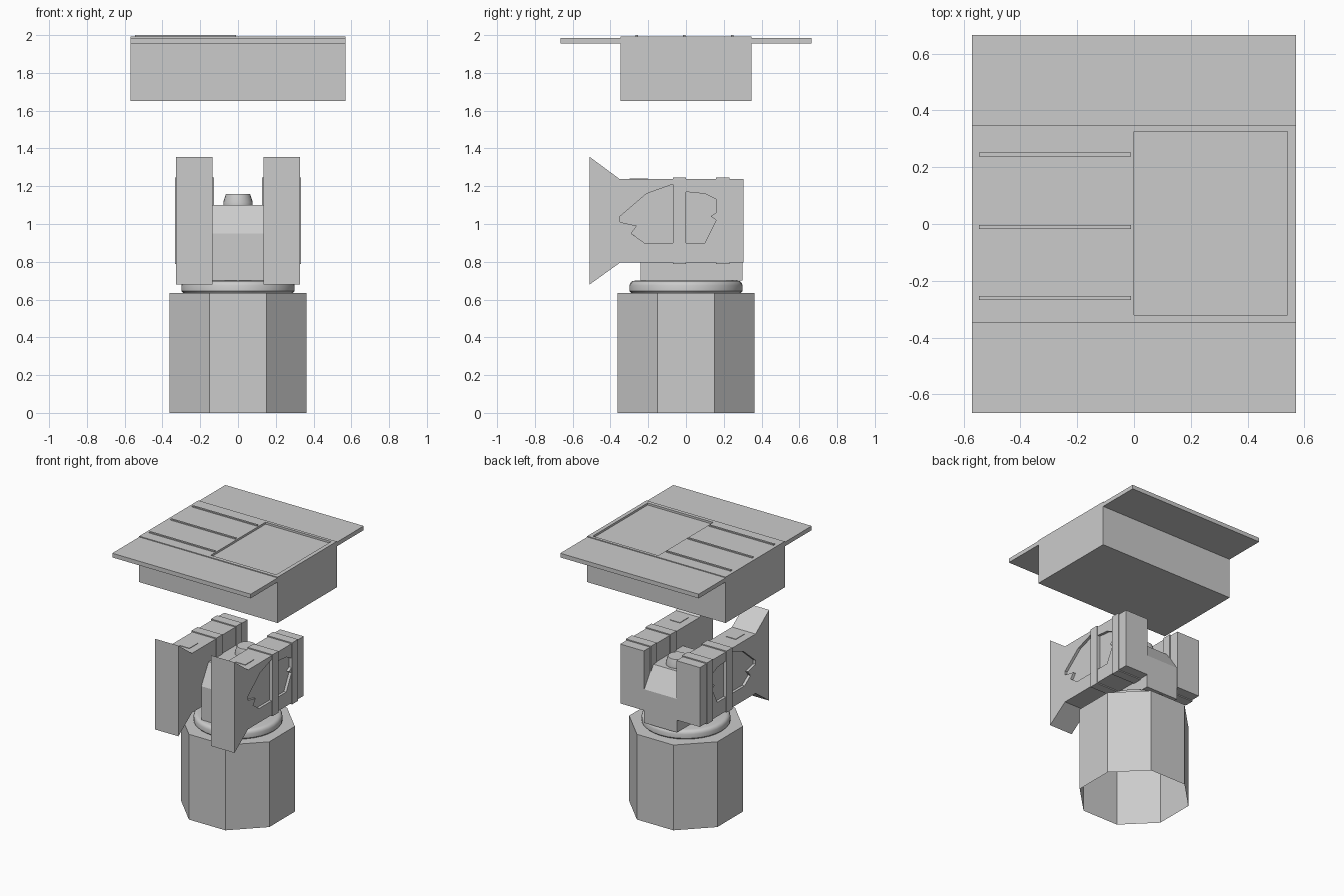
import bpy, bmesh, math

old = bpy.data.objects.get("Cube")
if old:
    bpy.data.objects.remove(old, do_unlink=True)

grey = bpy.data.materials.new("plain_grey")
grey.use_nodes = True
GREY = (0.6, 0.6, 0.6, 1)
grey.diffuse_color = GREY
grey.node_tree.nodes["Principled BSDF"].inputs["Base Color"].default_value = GREY


def finish(name, bm):
    bmesh.ops.recalc_face_normals(bm, faces=bm.faces)
    mesh = bpy.data.meshes.new(name)
    bm.to_mesh(mesh)
    bm.free()
    mesh.materials.append(grey)
    obj = bpy.data.objects.new(name, mesh)
    bpy.context.collection.objects.link(obj)
    return obj


def box(name, x, y, z):
    """Box between the given (min, max) ranges."""
    bm = bmesh.new()
    bmesh.ops.create_cube(bm, size=1)
    for v in bm.verts:
        for i, (lo, hi) in enumerate((x, y, z)):
            v.co[i] = lo if v.co[i] < 0 else hi
    return finish(name, bm)


def extrude_side(name, profile, x0, x1):
    """Extrude a (y, z) outline along x."""
    bm = bmesh.new()
    face = bm.faces.new([bm.verts.new((x0, y, z)) for y, z in profile])
    new = bmesh.ops.extrude_face_region(bm, geom=[face])["geom"]
    for v in new:
        if isinstance(v, bmesh.types.BMVert):
            v.co.x = x1
    return finish(name, bm)


def lathe(name, rings, sides, centre_y=0, turn=0, capped=True):
    """Stack of (radius, z) rings, closed on top and optionally below."""
    bm = bmesh.new()
    loops = []
    for r, z in rings:
        angles = [turn + 2 * math.pi * i / sides for i in range(sides)]
        loops.append([bm.verts.new((r * math.cos(a), centre_y + r * math.sin(a), z))
                      for a in angles])
    for low, high in zip(loops, loops[1:]):
        for i in range(sides):
            j = (i + 1) % sides
            bm.faces.new((low[i], low[j], high[j], high[i]))
    bm.faces.new(loops[-1])
    if capped:
        bm.faces.new(loops[0][::-1])
    return finish(name, bm)


def smooth(obj):
    bpy.ops.object.select_all(action="DESELECT")
    obj.select_set(True)
    bpy.context.view_layer.objects.active = obj
    bpy.ops.object.shade_smooth_by_angle(angle=math.radians(35))


def cut(obj, cutter):
    cutter.hide_render = True
    cutter.hide_set(True)
    mod = obj.modifiers.new("cut", "BOOLEAN")
    mod.operation = "DIFFERENCE"
    mod.solver = "EXACT"
    mod.object = cutter


def mirror(obj):
    obj.modifiers.new("mirror", "MIRROR")


# Eight-sided pedestal, open underneath
corner = 0.363 / math.cos(math.pi / 8)
lathe("pedestal", [(corner, 0), (corner, 0.635)], 8, turn=math.pi / 8, capped=False)

# Rounded turning collar
smooth(lathe("collar", [(0.29, 0.635), (0.3, 0.645), (0.3, 0.675),
                        (0.295, 0.688), (0.285, 0.697), (0.27, 0.7)], 32))

# Central head with sloping shoulders, and the knob on it
extrude_side("head", [(-0.24, 0.7), (-0.24, 0.95), (-0.155, 1.1),
                      (0.2, 1.1), (0.3, 0.95), (0.3, 0.7)], -0.134, 0.134)
smooth(lathe("knob", [(0.078, 1.1), (0.078, 1.115), (0.064, 1.16)], 24, centre_y=0.1))

# Pair of side arms with flared fronts
arm = extrude_side("side_arm", [(-0.51, 0.68), (-0.51, 1.355), (-0.35, 1.237),
                                (0.305, 1.237), (0.305, 0.795), (-0.35, 0.795)],
                   0.134, 0.328)

# Ragged dents in the outer face of each arm
front_dent = [(-0.07, 1.21), (-0.21, 1.16), (-0.28, 1.1), (-0.35, 1.04), (-0.35, 1.01),
              (-0.26, 0.99), (-0.29, 0.95), (-0.22, 0.9), (-0.07, 0.9)]
rear_dent = [(0, 1.17), (0.1, 1.16), (0.16, 1.13), (0.16, 1.06), (0.13, 1.04),
             (0.16, 1.02), (0.1, 0.9), (0, 0.9)]
for label, outline in (("front", front_dent), ("rear", rear_dent)):
    cut(arm, extrude_side(label + "_dent_cutter", outline, 0.308, 0.4))
mirror(arm)

# Ribs wrapped round the arms, and small plates on top
for label, y0 in (("middle", -0.07), ("rear", 0.16)):
    mirror(box(label + "_rib", (0.128, 0.334), (y0, y0 + 0.07), (0.787, 1.245)))
mirror(box("arm_top_plate", (0.19, 0.27), (-0.3, -0.2), (1.235, 1.241)))

# Overhead box with side flanges and a sunken lid panel
canopy = box("canopy_box", (-0.57, 0.57), (-0.348, 0.348), (1.65, 1.992))
cut(canopy, box("panel_cutter", (0, 0.54), (-0.32, 0.325), (1.977, 2.1)))
for label, y in (("front", (-0.665, -0.348)), ("back", (0.348, 0.665))):
    box(label + "_flange", (-0.57, 0.57), y, (1.955, 1.986))

# Thin ridges on the other half of the lid
for i, y in enumerate((-0.26, -0.01, 0.245)):
    box(f"lid_ridge_{i + 1}", (-0.545, -0.01), (y - 0.007, y + 0.007), (1.99, 2.0))
